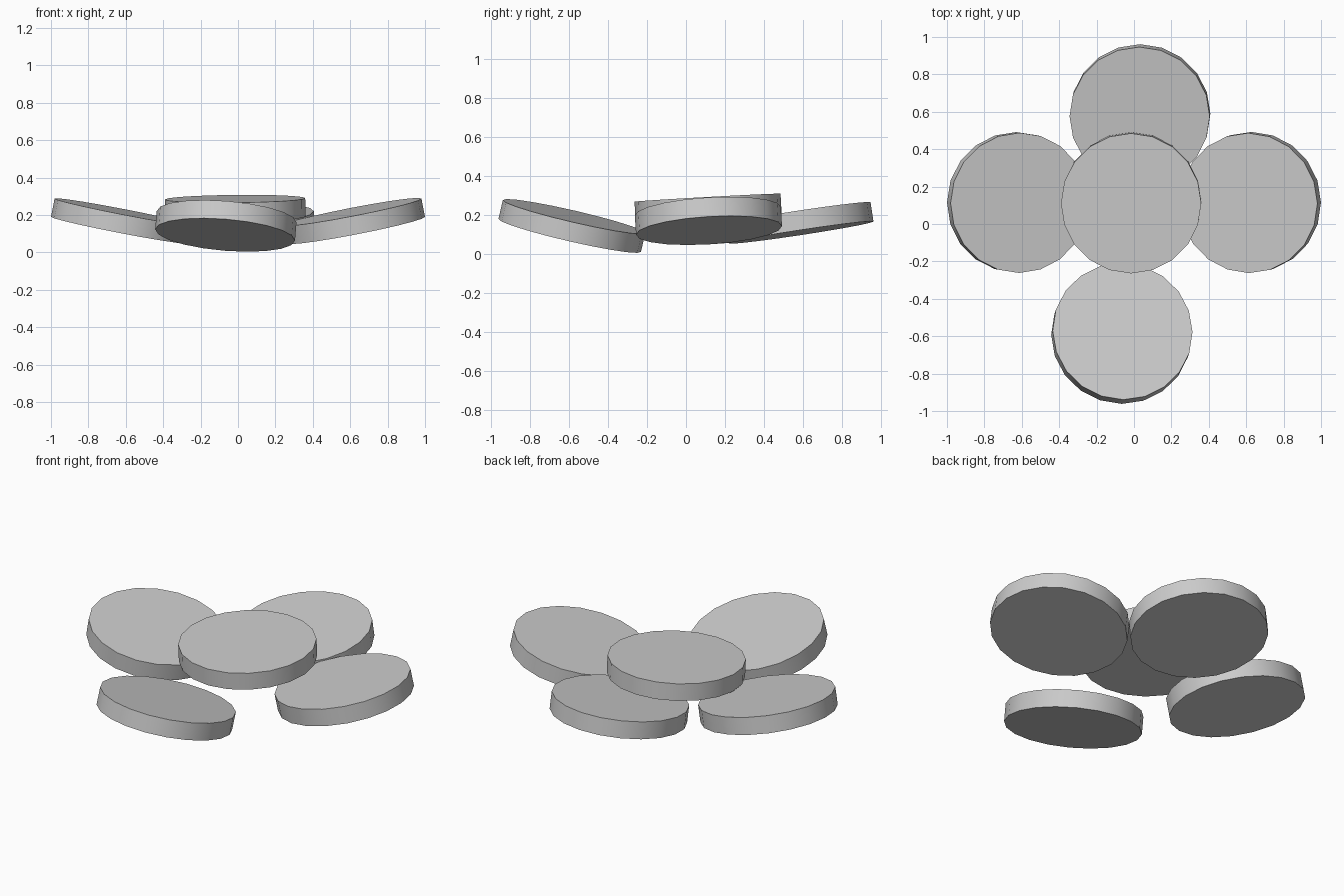
import bpy
from mathutils import Vector

if "Cube" in bpy.data.objects:
    bpy.data.objects.remove(bpy.data.objects["Cube"])

RADIUS, THICK, SIDES = 0.375, 0.10, 20


def disc(name, centre, tilt):
    """Flat round disc; tilt is the x and y lean of its upward normal."""
    bpy.ops.mesh.primitive_cylinder_add(vertices=SIDES, radius=RADIUS, depth=THICK)
    ob = bpy.context.object
    ob.name = name
    normal = Vector((tilt[0], tilt[1], (1 - tilt[0] ** 2 - tilt[1] ** 2) ** 0.5))
    ob.rotation_mode = 'QUATERNION'
    ob.rotation_quaternion = Vector((0, 0, 1)).rotation_difference(normal)
    ob.location = centre
    bpy.ops.object.shade_smooth_by_angle()
    return ob


# Four outer discs leaning in toward the middle
disc("left_disc", (-0.622, 0.115, 0.168), (0.19, -0.04))
disc("right_disc", (0.622, 0.115, 0.168), (-0.19, -0.06))
disc("front_disc", (-0.065, -0.585, 0.142), (0.08, 0.225))
disc("back_disc", (0.032, 0.583, 0.158), (-0.035, -0.15))

# Top disc resting over the inner edges
disc("centre_disc", (-0.015, 0.113, 0.237), (-0.01, -0.055))
